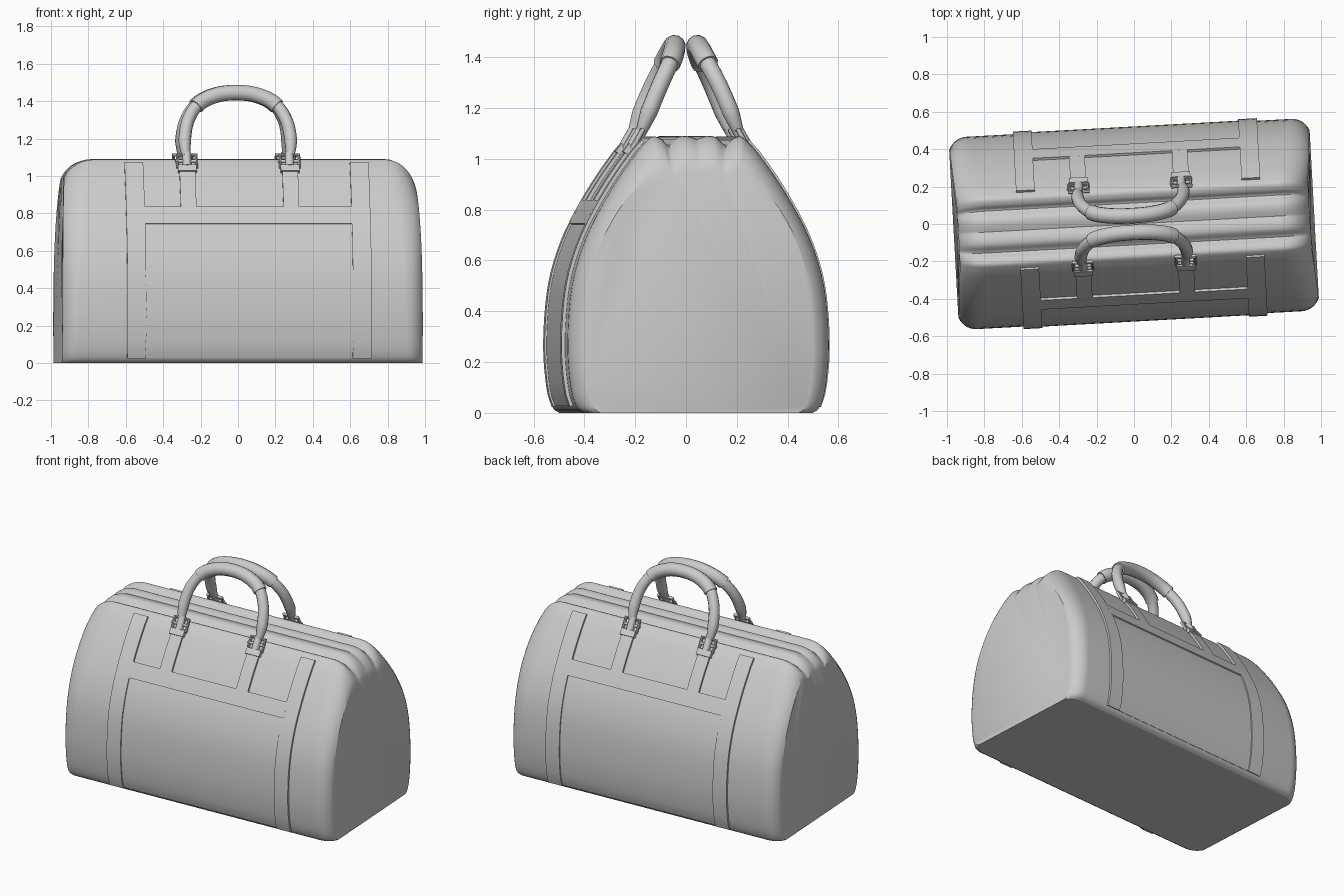
import bpy, math
from mathutils import Vector

if "Cube" in bpy.data.objects:
    bpy.data.objects.remove(bpy.data.objects["Cube"])

YAW = 0.055   # the whole bag is turned slightly

# half cross-section (depth, height) from bottom centre to top centre
PROFILE = [(0, 0), (.40, 0), (.455, .003), (.485, .035), (.505, .12), (.515, .28), (.497, .5),
           (.44, .69), (.345, .87), (.25, 1.01), (.2, 1.068), (.172, 1.088), (.14, 1.078),
           (.112, 1.055), (.075, 1.085), (.04, 1.09), (0, 1.078)]


def smooth(pts, n=4):
    """Catmull-Rom resampling."""
    p = [Vector(q) for q in pts]
    p = [p[0]] + p + [p[-1]]
    out = []
    for i in range(1, len(p) - 2):
        a, b, c, d = p[i - 1:i + 3]
        for k in range(n):
            t = k / n
            out.append(.5 * (2 * b + (c - a) * t + (2 * a - 5 * b + 4 * c - d) * t * t
                             + (3 * b - a - 3 * c + d) * t ** 3))
    return out + [p[-2]]


def loft(name, rings):
    """Skin closed rings of points and cap both ends."""
    n = len(rings[0])
    verts = [tuple(v) for r in rings for v in r]
    faces = [(i * n + j, i * n + (j + 1) % n, (i + 1) * n + (j + 1) % n, (i + 1) * n + j)
             for i in range(len(rings) - 1) for j in range(n)]
    faces += [tuple(range(n))[::-1], tuple(range(len(verts) - n, len(verts)))]
    me = bpy.data.meshes.new(name)
    me.from_pydata(verts, [], faces)
    ob = bpy.data.objects.new(name, me)
    bpy.context.collection.objects.link(ob)
    ob.rotation_euler.z = YAW
    bpy.context.view_layer.objects.active = ob
    bpy.ops.object.select_all(action='DESELECT')
    ob.select_set(True)
    bpy.ops.object.mode_set(mode='EDIT')
    bpy.ops.mesh.select_all(action='SELECT')
    bpy.ops.mesh.normals_make_consistent(inside=False)
    bpy.ops.object.mode_set(mode='OBJECT')
    bpy.ops.object.shade_smooth_by_angle(angle=math.radians(30))
    return ob


def tube(name, pts, radius, cyclic=False, radii=None, res=4):
    cu = bpy.data.curves.new(name, 'CURVE')
    cu.dimensions = '3D'
    cu.bevel_depth = radius
    cu.bevel_resolution = res
    cu.use_fill_caps = True
    sp = cu.splines.new('POLY')
    sp.points.add(len(pts) - 1)
    for i, p in enumerate(pts):
        sp.points[i].co = (*p, 1)
        sp.points[i].radius = radii[i] if radii else 1
    sp.use_cyclic_u = cyclic
    sp.use_smooth = not cyclic
    ob = bpy.data.objects.new(name, cu)
    bpy.context.collection.objects.link(ob)
    ob.rotation_euler.z = YAW
    return ob


# main body, lofted along its length with rounded ends
half = [Vector((p.x, max(0, p.y))) for p in smooth(PROFILE)]
ring2d = half + [Vector((-p.x, p.y)) for p in half[-2:0:-1]]


def body_ring(end, a):
    s, c = math.sin(a) / math.sin(1.2), (1 - math.cos(a)) / (1 - math.cos(1.2))
    drop = .10 if end < 0 else .14
    ring = []
    for y, z in ring2d:
        h = z / 1.09
        r = .09 + .07 * h * h
        x = .965 - .025 * h ** 3 - r * (1 - s)
        ring.append((end * x, y * (1 - .13 * c), z - drop * c * h ** 5))
    return ring


steps = [1.2 * i / 7 for i in range(8)]
loft("bag_body", [body_ring(-1, a) for a in reversed(steps)] + [body_ring(1, a) for a in steps])

# dense side outline for strips that hug the panels
SIDE = [p for p in half if p.x > .17][8:]


def side(z):
    for a, b in zip(SIDE, SIDE[1:]):
        if a.y <= z <= b.y:
            return a.x + (b.x - a.x) * (z - a.y) / (b.y - a.y)
    return SIDE[0].x if z < SIDE[0].y else SIDE[-1].x


def strip(name, s, x0, x1, z0, z1, t, n=24):
    """Leather strip lying on the front (s=-1) or back (s=1) panel."""
    rings = []
    for i in range(n + 1):
        z = z0 + (z1 - z0) * i / n
        d = Vector((side(z + .01) - side(z - .01), .02)).normalized()
        nrm = Vector((d.y, -d.x))
        p = Vector((side(z), z))
        lo, hi = p - nrm * .006, p + nrm * t
        rings.append([(x0, s * lo.x, lo.y), (x1, s * lo.x, lo.y),
                      (x1, s * hi.x, hi.y), (x0, s * hi.x, hi.y)])
    return loft(name, rings)


# arch of one handle: (x, distance from centre plane, height)
LEG = [(.28, .19, 1.11), (.283, .155, 1.2), (.262, .112, 1.3), (.205, .07, 1.385),
       (.11, .05, 1.432), (0, .045, 1.446)]
ARCH = LEG + [(-x, y, z) for x, y, z in LEG[-2::-1]]

for s, side_name in ((-1, "front"), (1, "back")):
    # outer pocket with its top band, and the two long straps
    strip(side_name + "_pocket", s, -.53, .6, .03, .82, .006)
    strip(side_name + "_pocket_band", s, -.53, .595, .74, .83, .014, 6)
    for x, lr in ((-.57, "left"), (.637, "right")):
        strip(f"{side_name}_{lr}_strap", s, x - .05, x + .05, .03, 1.066, .014)

    # handle and padded grip
    path = [Vector((p.x - .01, s * p.y, p.z)) for p in smooth(ARCH, 6)]
    n = len(path)
    tube(side_name + "_handle", path, .034,
         radii=[.65 + .35 * min(1, min(i, n - 1 - i) / 5) for i in range(n)])
    grip = [p for p in path if abs(p.x + .01) < .225]
    tube(side_name + "_handle_grip", grip, .042)

    for x, lr in ((-.285, "left"), (.265, "right")):
        # handle tab, keeper and buckle
        nm = f"{side_name}_{lr}"
        strip(nm + "_handle_tab", s, x - .042, x + .042, .82, 1.05, .014, 8)
        strip(nm + "_keeper", s, x - .05, x + .05, 1.015, 1.045, .024, 2)
        c = Vector((x, s * .208, 1.08))
        v = Vector((0, -s * .5, .866))
        u = Vector((1, 0, 0))
        corners = [c + u * (a * .05) + v * (b * .038)
                   for a, b in ((-1, -1), (1, -1), (1, 1), (-1, 1))]
        tube(nm + "_buckle", corners, .011, cyclic=True, res=2)
        tube(nm + "_buckle_pin", [c - u * .062, c + u * .055], .009, res=2)
        tube(nm + "_handle_loop", [c - v * .035, c + v * .05], .024, res=3)
